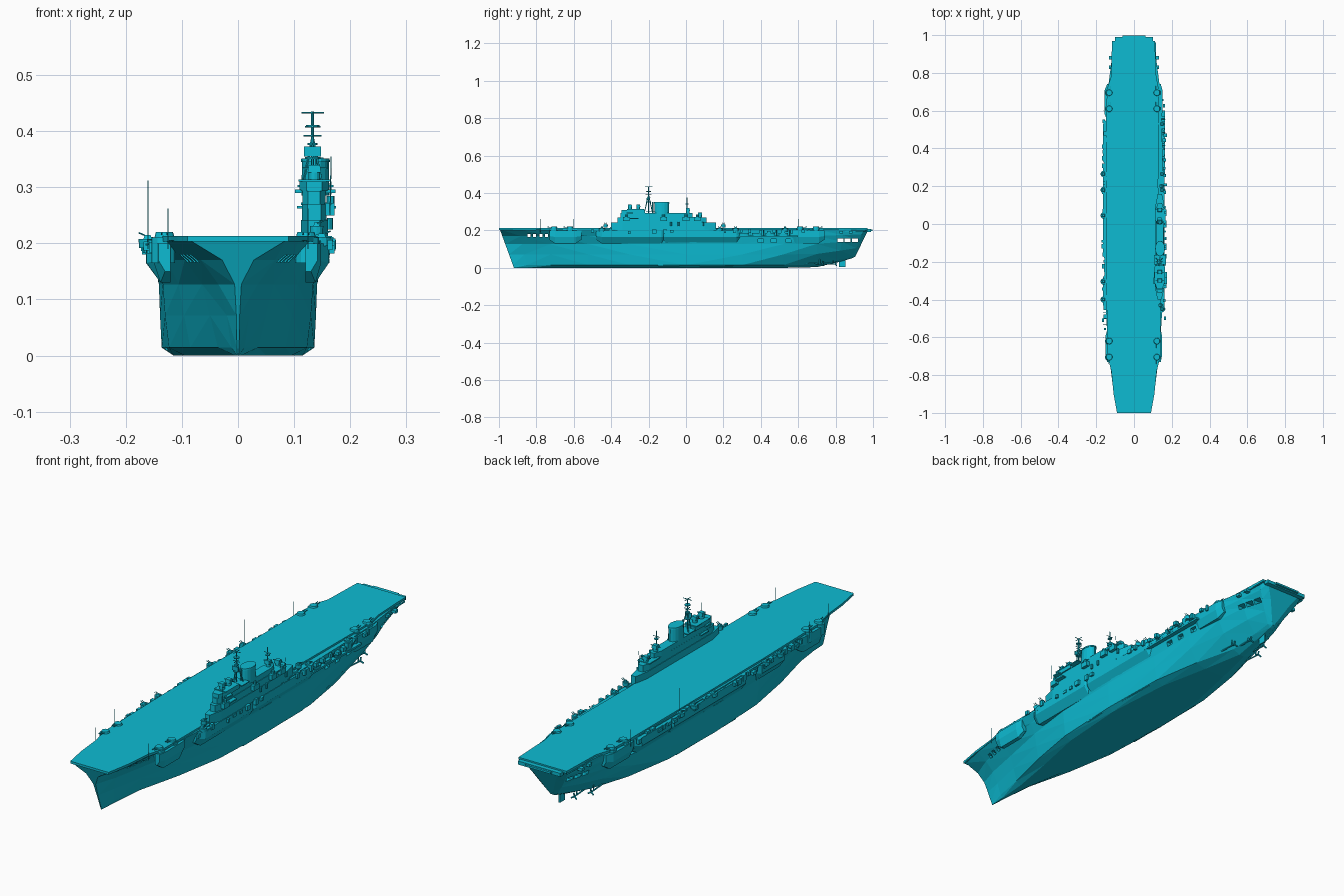
import bpy, bmesh, math, random
from mathutils import Vector

if "Cube" in bpy.data.objects:
    bpy.data.objects.remove(bpy.data.objects["Cube"])
random.seed(4)

mat = bpy.data.materials.new("sea_cyan")
mat.use_nodes = True
CYAN = (0.004, 0.5, 0.65, 1)
mat.diffuse_color = CYAN
mat.node_tree.nodes["Principled BSDF"].inputs["Base Color"].default_value = CYAN


def finish(name, bm):
    bmesh.ops.recalc_face_normals(bm, faces=bm.faces)
    me = bpy.data.meshes.new(name)
    bm.to_mesh(me)
    bm.free()
    me.materials.append(mat)
    ob = bpy.data.objects.new(name, me)
    bpy.context.collection.objects.link(ob)
    return ob


def loft(name, rings):
    """Closed skin through rings of equal point count, capped at both ends."""
    bm = bmesh.new()
    rows = [[bm.verts.new(p) for p in r] for r in rings]
    n = len(rows[0])
    for a, b in zip(rows, rows[1:]):
        for i in range(n):
            j = (i + 1) % n
            bm.faces.new((a[i], a[j], b[j], b[i]))
    bm.faces.new(rows[0])
    bm.faces.new(rows[-1])
    return finish(name, bm)


def plan(name, outline, z0, z1, taper=1.0):
    """Extrude an x,y outline upwards, optionally tapering about its centre."""
    cx = sum(p[0] for p in outline) / len(outline)
    cy = sum(p[1] for p in outline) / len(outline)
    top = [(cx + (x - cx) * taper, cy + (y - cy) * taper, z1) for x, y in outline]
    return loft(name, [[(x, y, z0) for x, y in outline], top])


def box(name, x, y, z0, w, l, h, taper=1.0):
    a, b = w / 2, l / 2
    return plan(name, [(x - a, y - b), (x + a, y - b), (x + a, y + b), (x - a, y + b)],
                z0, z0 + h, taper)


def drum(name, x, y, z0, r, h, taper=1.0, long=1.0, n=12):
    ring = [(x + r * math.cos(math.tau * i / n), y + r * long * math.sin(math.tau * i / n))
            for i in range(n)]
    return plan(name, ring, z0, z0 + h, taper)


def rod(name, p, q, r, n=5):
    p, q = Vector(p), Vector(q)
    turn = (q - p).to_track_quat('Z', 'Y')
    ring = [turn @ Vector((r * math.cos(math.tau * i / n), r * math.sin(math.tau * i / n), 0))
            for i in range(n)]
    return loft(name, [[p + v for v in ring], [q + v for v in ring]])


# Hull: y at keel, rake, keel height, then half widths from keel to deck edge
TOP = 0.205
LEVELS = (0, 0.07, 0.35, 0.62, 0.83, 1)
stations = [
    (-0.92, -0.075, 0, (.001, .002, .003, .006, .028, .085)),
    (-0.85, -0.04, 0, (.005, .012, .02, .035, .066, .108)),
    (-0.72, -0.01, 0, (.015, .036, .05, .064, .095, .128)),
    (-0.52, 0, 0, (.05, .085, .096, .106, .127, .146)),
    (-0.3, 0, 0, (.095, .123, .13, .134, .147, .155)),
    (0, 0, 0, (.115, .136, .139, .141, .152, .157)),
    (0.3, 0, 0, (.095, .13, .138, .14, .148, .152)),
    (0.52, 0, 0, (.05, .095, .128, .137, .144, .148)),
    (0.7, 0, .004, (.012, .045, .098, .124, .135, .14)),
    (0.82, .02, .032, (.008, .03, .075, .1, .114, .122)),
    (0.89, .06, .052, (.006, .02, .052, .078, .098, .108)),
    (0.905, .07, .06, (.003, .01, .03, .05, .07, .085)),
]
rings = []
for y, rake, keel, widths in stations:
    side = [(w, y + rake * f, keel + (TOP - keel) * f) for w, f in zip(widths, LEVELS)]
    rings.append(side + [(-a, b, c) for a, b, c in reversed(side)])
hull = loft("hull", rings)
bm = bmesh.new()
bm.from_mesh(hull.data)
bmesh.ops.triangulate(bm, faces=bm.faces)
bm.to_mesh(hull.data)
bm.free()

# Openings through bow and stern, and recessed side ports
cutters = [box("cutter", 0, y, .166, .5, .016, .014) for y in (-.84, -.81, -.775, -.745)]
cutters += [box("cutter", 0, y, .138, .5, .032, .018) for y in (.825, .864, .903)]
for s in (-1, 1):
    for y, l in ((-.54, .025), (-.41, .06), (-.34, .018), (-.02, .08), (.08, .025),
                 (.4, .03), (.47, .03), (.55, .03)):
        cutters.append(box("cutter", s * .19, y, .135, .13, l, .02))
for cut in cutters:
    cut.hide_render = True
    m = hull.modifiers.new("opening", 'BOOLEAN')
    m.operation, m.object, m.solver = 'DIFFERENCE', cut, 'EXACT'
bpy.context.view_layer.update()
carved = bpy.data.meshes.new_from_object(
    hull.evaluated_get(bpy.context.evaluated_depsgraph_get()))
hull.modifiers.clear()
hull.data = carved
for cut in cutters:
    bpy.data.objects.remove(cut)

# Flight deck
left = [(-.09, -1), (-.108, -.9), (-.12, -.78), (-.14, -.7), (-.147, -.3), (-.147, .6),
        (-.142, .72), (-.122, .78), (-.116, .97)]
right = [(.11, .97), (.118, .78), (.13, .72), (.132, .6), (.128, .2), (.14, -.1),
         (.14, -.7), (.12, -.78), (.108, -.9), (.09, -1)]
plan("flight_deck", left + right, .203, .213)
box("stern_round_down", 0, .978, .192, .2, .022, .015)
box("stern_lip", 0, .99, .197, .12, .016, .008)
for s in (-1, 1):
    rod("deck_edge_rail", (s * .116, .79, .198), (s * .112, .96, .198), .004)

# Side galleries: wedge shaped platforms along the deck edge
def gallery(s, y0, y1, reach=.163, z=.13, top=.2):
    prof = [(.12, top), (.12, z), (.138, z), (reach, z + .035), (reach, top)]
    inner = [(.12, top), (.12, z + .02), (.13, z + .02), (.142, z + .04), (.142, top)]
    loft("gallery", [[(s * x, y, h) for x, h in p] for p, y in
                     ((inner, y0), (prof, y0 + .03), (prof, y1 - .03), (inner, y1))])

for s, y0, y1, reach in ((-1, -.73, -.56, .15), (1, -.73, -.56, .148), (-1, -.46, -.25, .163),
                         (-1, -.2, .34, .164), (-1, .3, .56, .163), (-1, .55, .74, .155),
                         (1, -.48, -.1, .162), (1, -.14, .3, .162), (1, .56, .74, .15)):
    gallery(s, y0, y1, reach)
box("boat_gallery", .145, .43, .165, .036, .34, .008)
box("boat_gallery_wall", .138, .43, .165, .01, .34, .038)
for y in (.31, .38, .45, .52):
    drum("boat", .155, y, .174, .008, .012, 1.15, 3, 10)
    rod("boat_davit", (.146, y + .034, .17), (.165, y + .034, .203), .002)

# Heavy twin turrets at the four deck corners
for x in (-.127, .117):
    for y in (-.705, -.62, .61, .695):
        f = 1 if y > 0 else -1
        s = 1 if x > 0 else -1
        drum("turret_base", x + s * .006, y, .165, .021, .045)
        drum("turret_house", x + s * .004, y, .21, .018, .01, .85)
        for d in (-.005, .005):
            rod("turret_barrel", (x + s * .004 + d, y, .215),
                (x + s * .004 + d, y + f * .036, .219), .0018)

# Light gun tubs with guns
def gun_tub(x, y, z, r=.015):
    drum("gun_tub", x, y, z, r, .016, 1.1)
    box("gun_mount", x, y, z + .016, r, r, .007, .7)
    s = 1 if x > 0 else -1
    for d in (-.004, .004):
        rod("gun_barrel", (x, y + d, z + .02), (x + s * .016, y + d, z + .027), .0014)

for y in (-.4, -.305, .045, .18, .265):
    gun_tub(-.161, y, .192)
for y in (-.45, .18, .265, .53):
    gun_tub(.149, y, .195)
for x, y in ((.145, .2), (.14, -.43)):
    gun_tub(x, y, .215, .011)

# Small lockers, rafts and gun shields along the galleries
for s, y0, y1, n in ((-1, -.56, .56, 34), (1, -.5, .7, 26)):
    for i in range(n):
        y = y0 + (y1 - y0) * (i + random.random() * .6) / n
        box("gallery_locker", s * random.uniform(.152, .166), y, random.uniform(.18, .19),
            random.uniform(.008, .018), random.uniform(.01, .024), random.uniform(.012, .026))
for y in (-.53, -.5, -.47):
    rod("side_crane", (-.145, y, .2), (-.165, y, .198), .002)
for s in (-1, 1):
    for y in (.83, .88):
        box("quarter_platform", s * .122, y, .185, .02, .018, .012)

# Island: stacked decks
plan("island_base", [(.112, -.34), (.124, -.4), (.146, -.4), (.16, -.34), (.16, .1),
                     (.148, .16), (.126, .16), (.114, .1)], .2, .242)
plan("island_middle", [(.114, -.33), (.124, -.365), (.148, -.365), (.158, -.33), (.158, .08),
                       (.148, .11), (.126, .11), (.116, .08)], .242, .27)
plan("island_upper", [(.115, -.325), (.125, -.35), (.146, -.35), (.156, -.325), (.156, .0),
                      (.146, .035), (.126, .035), (.116, .0)], .27, .293)
plan("bridge", [(.11, -.31), (.122, -.345), (.15, -.345), (.162, -.31), (.162, -.22),
                (.112, -.22)], .293, .31)
box("bridge_wing", .138, -.3, .29, .072, .035, .006)
box("bridge_roof", .136, -.27, .31, .056, .09, .004)
box("signal_platform", .138, -.19, .3, .064, .05, .004)
box("lower_wing", .14, -.28, .262, .07, .05, .005)
box("aft_wing", .14, .05, .268, .056, .07, .005)
for y in (-.32, -.12, .0, .06):
    box("island_side_sponson", .163, y, .25, .018, .035, .022)
    drum("searchlight", .165, y, .272, .007, .012, n=8)
for y in (-.08, -.04, .09):
    drum("raft", .164, y, .225, .005, .02, n=8)

# Funnel
drum("funnel", .138, -.13, .285, .025, .06, .96, 1.6, 16)
drum("funnel_cap", .138, -.13, .345, .026, .006, .97, 1.6, 16)
rod("steam_pipe", (.138, -.178, .29), (.138, -.178, .352), .004, 8)

# Gun directors with crossbars
for y, z in ((-.3, .314), (-.255, .314), (.01, .293), (.075, .27)):
    drum("director_base", .136, y, z, .01, .012)
    box("director", .136, y, z + .012, .024, .022, .014, .85)
    rod("rangefinder", (.114, y, z + .02), (.158, y, z + .02), .002)

# Masts
MX, MY = .133, -.2
rod("main_mast", (MX, MY, .29), (MX, MY, .435), .0028, 8)
for dx, dy in ((-.018, .02), (.018, .02), (0, -.022)):
    rod("mast_leg", (MX + dx, MY + dy, .3), (MX, MY, .39), .0024)
for z, r in ((.35, .014), (.375, .009), (.407, .012)):
    drum("mast_platform", MX, MY, z, r, .004, n=8)
for z, w in ((.392, .016), (.408, .014), (.433, .02)):
    rod("yardarm", (MX - w, MY, z), (MX + w, MY, z), .0015)
    rod("yardarm_fore", (MX, MY - w, z), (MX, MY + w, z), .0015)
box("radar_screen", MX, MY - .008, .355, .03, .004, .018)
rod("aft_mast", (.136, .005, .29), (.136, .005, .375), .0022)
drum("aft_mast_top", .136, .005, .34, .009, .004, n=8)
rod("aft_yard", (.12, .005, .352), (.152, .005, .352), .0013)
for y in (-.34, .08):
    rod("island_aerial", (.164, y, .25), (.166, y, .355 if y < 0 else .31), .001)

# Whip aerials along the deck edge
for x, y in ((-.16, -.6), (-.16, .27), (-.16, .6), (-.125, -.78), (.125, -.78)):
    rod("whip_aerial", (x, y, .19), (x, y, .312 if y == .27 else .262), .0009)

# Rudder, shafts, propellers and bilge keels
box("rudder", 0, .835, .004, .006, .035, .05)
for s in (-1, 1):
    rod("bilge_keel", (s * .126, -.15, .014), (s * .126, .25, .014), .005)
    for x, y in ((.035, .8), (.065, .73)):
        rod("propeller_shaft", (s * x, y - .16, .03), (s * x, y, .02), .003, 8)
        rod("propeller_strut", (s * x, y - .015, .02), (s * x, y - .015, .06), .003)
        for k in range(3):
            a = math.tau * k / 3
            rod("propeller_blade", (s * x, y, .02),
                (s * x + .015 * math.sin(a), y + .004, .02 + .015 * math.cos(a)), .0035)
